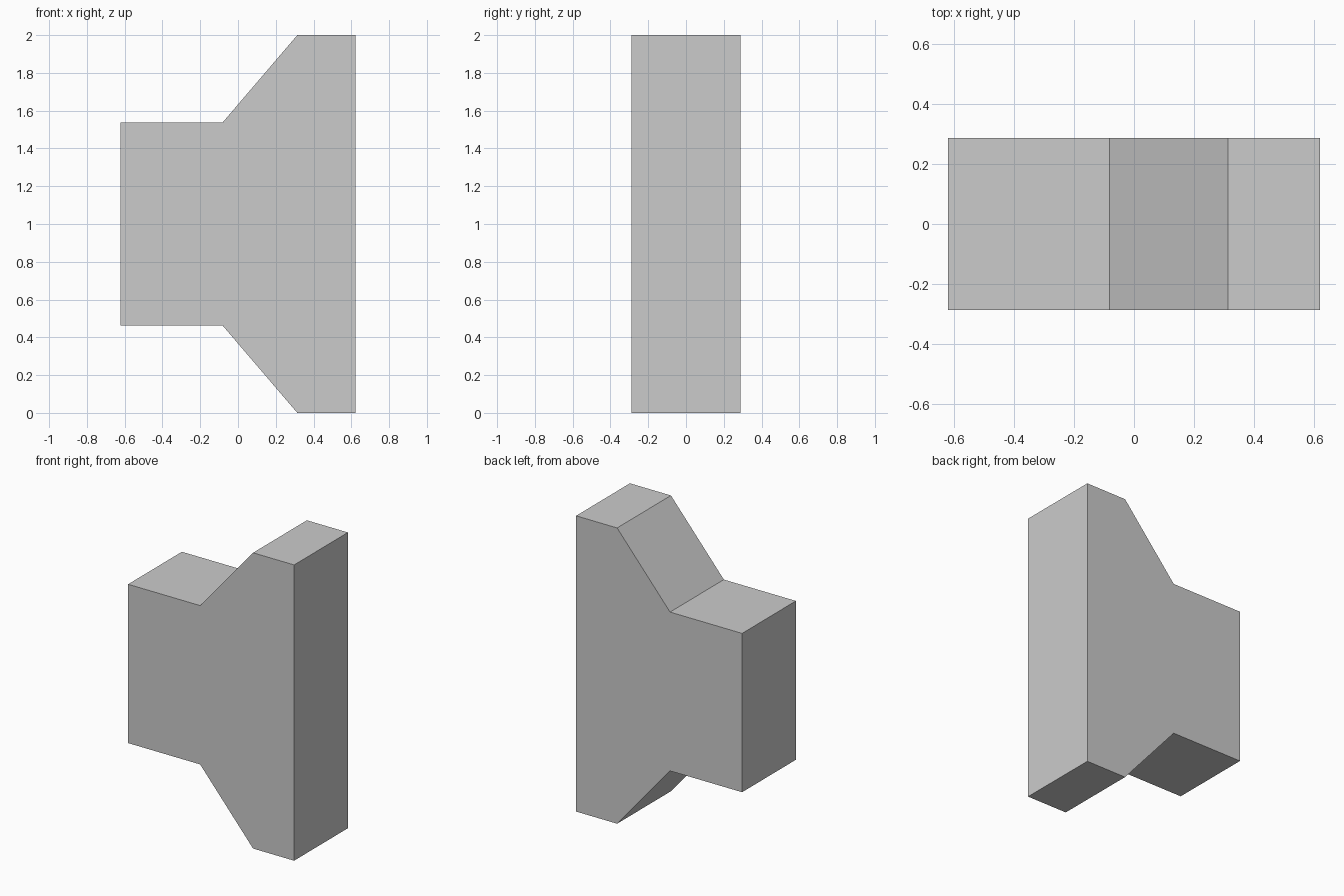
import bpy, bmesh

if "Cube" in bpy.data.objects:
    bpy.data.objects.remove(bpy.data.objects["Cube"])

DEPTH = 0.575
# Upper half of the side profile (x, height above mid-line)
upper = [(0.621, 1.0), (0.314, 1.0), (-0.082, 0.537), (-0.621, 0.537)]
# Mirror about the mid-line to close the outline
profile = [(x, 1 + h) for x, h in upper] + [(x, 1 - h) for x, h in reversed(upper)]

# Flanged block: profile extruded through the depth
bm = bmesh.new()
face = bm.faces.new([bm.verts.new((x, -DEPTH / 2, z)) for x, z in profile])
ext = bmesh.ops.extrude_face_region(bm, geom=[face], use_keep_orig=True)
moved = [g for g in ext["geom"] if isinstance(g, bmesh.types.BMVert)]
bmesh.ops.translate(bm, verts=moved, vec=(0, DEPTH, 0))
bmesh.ops.recalc_face_normals(bm, faces=bm.faces)

mesh = bpy.data.meshes.new("flanged_block")
bm.to_mesh(mesh)
bm.free()
bpy.context.collection.objects.link(bpy.data.objects.new("flanged_block", mesh))
